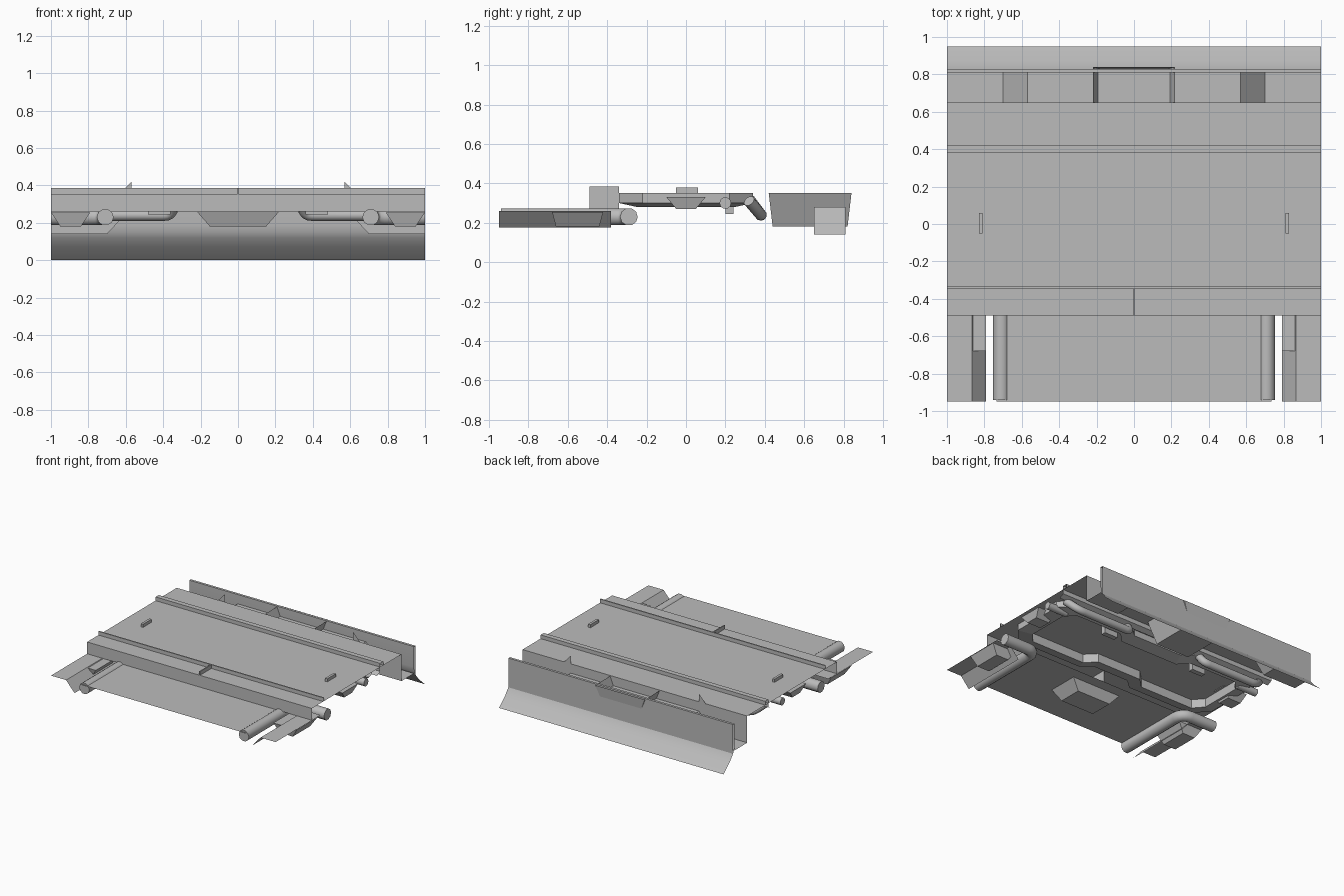
import bpy
import bmesh
from mathutils import Vector

cube = bpy.data.objects.get("Cube")
if cube:
    bpy.data.objects.remove(cube, do_unlink=True)

grey = bpy.data.materials.new("plain_grey")
grey.use_nodes = True
grey.diffuse_color = (0.5, 0.5, 0.5, 1)
grey.node_tree.nodes["Principled BSDF"].inputs["Base Color"].default_value = (0.5, 0.5, 0.5, 1)


def finish(name, bm, smooth=False):
    """Turn a bmesh into a named grey object."""
    mesh = bpy.data.meshes.new(name)
    bm.to_mesh(mesh)
    bm.free()
    obj = bpy.data.objects.new(name, mesh)
    bpy.context.collection.objects.link(obj)
    mesh.materials.append(grey)
    if smooth:
        for poly in mesh.polygons:
            poly.use_smooth = True
    return obj


def sweep(name, profile, offset, smooth=False):
    """Open sheet: a 3D polyline extruded along an offset."""
    bm = bmesh.new()
    offset = Vector(offset)
    a = [bm.verts.new(p) for p in profile]
    b = [bm.verts.new(Vector(p) + offset) for p in profile]
    for i in range(len(a) - 1):
        bm.faces.new((a[i], a[i + 1], b[i + 1], b[i]))
    return finish(name, bm, smooth)


def sheet(name, yz, x0=-1, x1=1, smooth=False):
    return sweep(name, [(x0, y, z) for y, z in yz], (x1 - x0, 0, 0), smooth)


def pod(name, xs, ys, zs, taper=(0, 0), open_top=False):
    """Box whose bottom is drawn in by the taper in x and y."""
    bm = bmesh.new()
    rings = []
    for z, tx, ty in ((zs[0], *taper), (zs[1], 0, 0)):
        x0, x1, y0, y1 = xs[0] + tx, xs[1] - tx, ys[0] + ty, ys[1] - ty
        rings.append([bm.verts.new((x, y, z)) for x, y in
                      ((x0, y0), (x1, y0), (x1, y1), (x0, y1))])
    low, top = rings
    bm.faces.new(low[::-1])
    if not open_top:
        bm.faces.new(top)
    for i in range(4):
        j = (i + 1) % 4
        bm.faces.new((low[i], low[j], top[j], top[i]))
    return finish(name, bm)


def pipe(name, points, radius):
    """Round tube through points, with rounded elbows."""
    pts = [Vector(p) for p in points]
    path = [pts[0]]
    for p, c, n in zip(pts, pts[1:], pts[2:]):
        a = c + (p - c).normalized() * radius * 1.6
        b = c + (n - c).normalized() * radius * 1.6
        path += [a.lerp(c, t).lerp(c.lerp(b, t), t) for t in (0, 0.25, 0.5, 0.75, 1)]
    path.append(pts[-1])
    curve = bpy.data.curves.new(name, "CURVE")
    curve.dimensions = "3D"
    curve.bevel_depth = radius
    curve.bevel_resolution = 3
    curve.use_fill_caps = True
    spline = curve.splines.new("POLY")
    spline.points.add(len(path) - 1)
    for point, co in zip(spline.points, path):
        point.co = (*co, 1)
    curve.materials.append(grey)
    obj = bpy.data.objects.new(name, curve)
    bpy.context.collection.objects.link(obj)


# Deck with its front face, and the wall behind it
sheet("deck", [(-0.49, 0.26), (-0.49, 0.355), (0.65, 0.355), (0.65, 0.28)])
sheet("front_rail", [(-0.345, 0.355), (-0.345, 0.385), (-0.335, 0.385), (-0.335, 0.355)])
sheet("rear_rail", [(0.38, 0.32), (0.38, 0.385), (0.42, 0.385), (0.42, 0.355)])
sheet("rear_rail_flange", [(0.38, 0.32), (0.34, 0.30)])
pod("front_divider", (-0.004, 0.004), (-0.49, -0.34), (0.26, 0.385))

# Rear skirt flaring out at the foot
sheet("rear_skirt", [(0.81, 0.355), (0.81, 0.19), (0.815, 0.15), (0.83, 0.12),
                     (0.87, 0.07), (0.95, 0)], smooth=True)
sheet("skirt_lip", [(0.81, 0.355), (0.83, 0.355), (0.83, 0.12)])

# Trough floor stepping up towards the middle
floor = [(-1, 0.14), (-0.7, 0.14), (-0.57, 0.28), (0.57, 0.28), (0.7, 0.14), (1, 0.14)]
sweep("trough_floor", [(x, 0.65, z) for x, z in floor], (0, 0.16, 0))
for side in (-1, 1):
    sweep("trough_wall", [(side * 0.57, 0.65, 0.28), (side * 0.7, 0.65, 0.14),
                          (side, 0.65, 0.14)], (0, 0, 0.14))

# Central pods at the rear and the front
pod("rear_pod", (-0.22, 0.22), (0.42, 0.84), (0.18, 0.35), (0.07, 0.02), True)
pod("front_pod", (-0.22, 0.22), (-0.68, -0.43), (0.18, 0.26), (0.07, 0.03))

# Front plate between the slots
sheet("front_plate", [(-0.95, 0.26), (-0.34, 0.26)], -0.735, 0.735)

# Underframe rails round the middle, chamfered at the corners
outer = [(0, -0.27), (0.16, -0.27), (0.24, -0.34), (0.82, -0.34), (0.93, -0.22),
         (0.93, 0.22), (0.82, 0.34), (0.3, 0.34), (0.22, 0.27), (0, 0.27)]
inner = [(0, -0.17), (0.2, -0.17), (0.28, -0.25), (0.76, -0.25), (0.83, -0.17),
         (0.83, 0.17), (0.76, 0.25), (0.34, 0.25), (0.26, 0.17), (0, 0.17)]
for side in (-1, 1):
    bm = bmesh.new()
    loops = [[bm.verts.new((side * x, y, z)) for x, y in loop]
             for loop, z in ((outer, 0.35), (outer, 0.30), (inner, 0.28), (inner, 0.35))]
    for a, b in zip(loops, loops[1:]):
        for i in range(len(outer) - 1):
            bm.faces.new((a[i], a[i + 1], b[i + 1], b[i]))
    bmesh.ops.recalc_face_normals(bm, faces=bm.faces)
    finish("underframe", bm)

# Parts repeated on each side
for side, tag in ((1, "left"), (-1, "right")):
    def span(a, b):
        return tuple(sorted((side * a, side * b)))

    # Wing plate and the strip sloping into the slot
    sweep(tag + "_wing", [(side, -0.95, 0.26), (side * 0.865, -0.95, 0.26),
                          (side * 0.79, -0.95, 0.175)], (0, 0.57, 0))
    pod(tag + "_wing_pod", span(0.79, 1), (-0.68, -0.42), (0.18, 0.255), (0.05, 0.02))
    # Cranked front pipe and the rear pipe with its hook
    pipe(tag + "_front_pipe", [(side * 0.71, -0.94, 0.23), (side * 0.71, -0.29, 0.23),
                               (side, -0.29, 0.23)], 0.045)
    pipe(tag + "_rear_pipe", [(side * 0.35, 0.32, 0.32), (side * 0.35, 0.38, 0.24),
                              (side * 0.85, 0.38, 0.24), (side * 0.93, 0.32, 0.31)], 0.03)
    # Side fittings
    pod(tag + "_side_pod", span(0.84, 1), (-0.1, 0.1), (0.27, 0.33), (0.02, 0.05))
    pipe(tag + "_side_pipe", [(side * 0.82, 0.2, 0.3), (side, 0.2, 0.3)], 0.03)
    pod(tag + "_deck_tab", span(0.81, 0.83), (-0.05, 0.06), (0.35, 0.38))
    pod(tag + "_under_block", span(0.36, 0.48), (0.2, 0.24), (0.245, 0.35))
